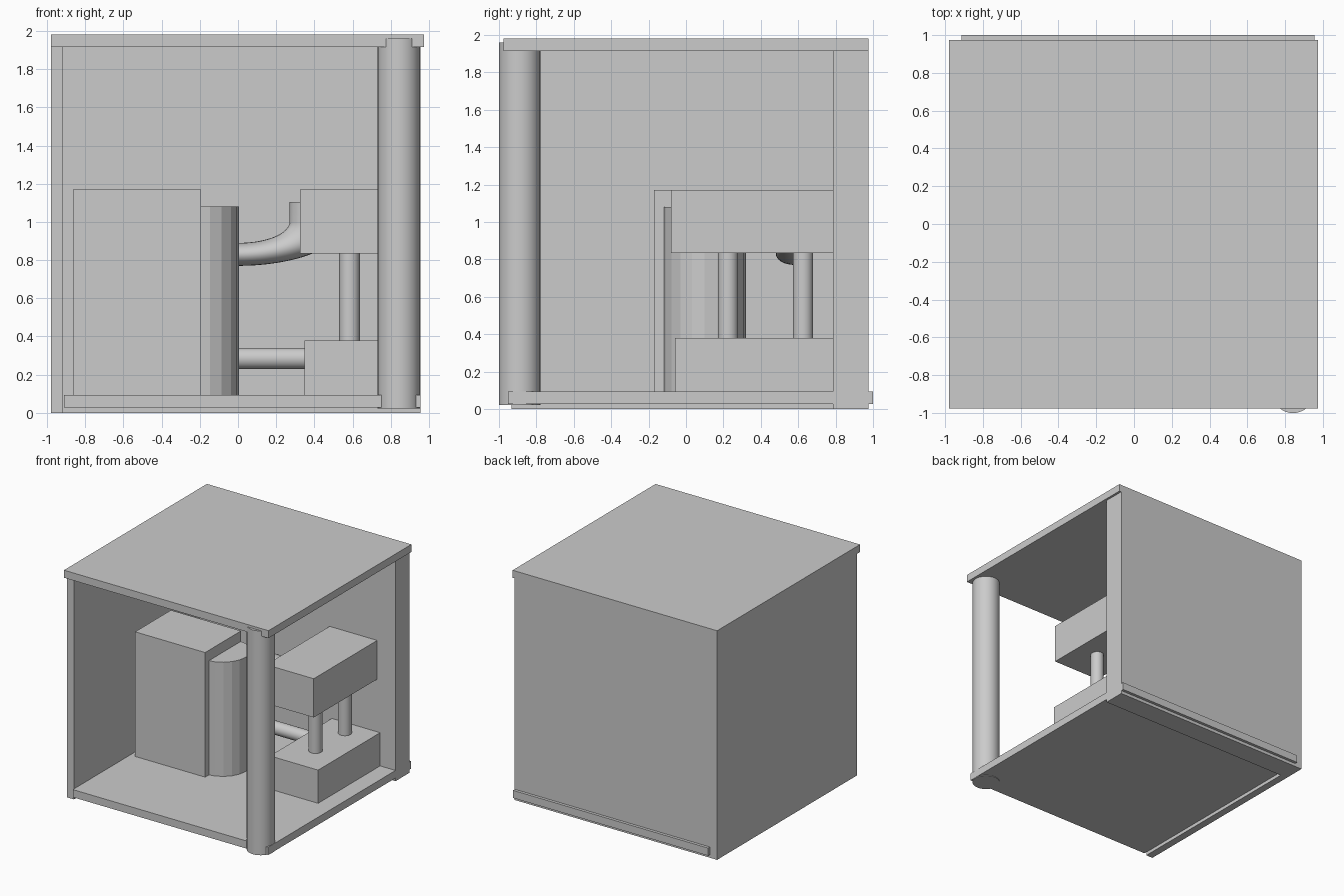
import bpy, bmesh, math
from mathutils import Vector

if "Cube" in bpy.data.objects:
    bpy.data.objects.remove(bpy.data.objects["Cube"])


def finish(bm, name, smooth=False):
    bmesh.ops.recalc_face_normals(bm, faces=bm.faces)
    mesh = bpy.data.meshes.new(name)
    bm.to_mesh(mesh)
    bm.free()
    obj = bpy.data.objects.new(name, mesh)
    bpy.context.collection.objects.link(obj)
    if smooth:
        bpy.ops.object.select_all(action='DESELECT')
        obj.select_set(True)
        bpy.context.view_layer.objects.active = obj
        bpy.ops.object.shade_smooth_by_angle(angle=math.radians(40))
    return obj


def box(name, lo, hi):
    bm = bmesh.new()
    bmesh.ops.create_cube(bm, size=1)
    for v in bm.verts:
        v.co = [(a + b) / 2 + c * (b - a) for a, b, c in zip(lo, hi, v.co)]
    return finish(bm, name)


def rod(name, start, end, radius, sides=32, smooth=True):
    start, end = Vector(start), Vector(end)
    axis = end - start
    bm = bmesh.new()
    bmesh.ops.create_cone(bm, cap_ends=True, segments=sides, radius1=radius,
                          radius2=radius, depth=axis.length)
    bmesh.ops.rotate(bm, verts=bm.verts, matrix=axis.to_track_quat('Z', 'Y').to_matrix())
    bmesh.ops.translate(bm, verts=bm.verts, vec=(start + end) / 2)
    return finish(bm, name, smooth)


def bent_pipe(name, y, half_y, centre_z, x_start, top, major, minor, stretch, sides=24, steps=20):
    """Horizontal run, stretched quarter bend, then a vertical run."""
    path = [(x_start, -90)] + [(0, -90 + 90 * i / steps) for i in range(steps + 1)] + [(0, None)]
    bm = bmesh.new()
    rings = []
    for shift, deg in path:
        a = 0 if deg is None else math.radians(deg)
        lift = top - centre_z if deg is None else 0
        ring = []
        for k in range(sides):
            t = 2 * math.pi * k / sides
            r = major + minor * math.cos(t)
            ring.append(bm.verts.new((shift + stretch * r * math.cos(a), y + half_y * math.sin(t),
                                      centre_z + lift + r * math.sin(a))))
        rings.append(ring)
    for a, b in zip(rings, rings[1:]):
        for k in range(sides):
            n = (k + 1) % sides
            bm.faces.new((a[k], a[n], b[n], b[k]))
    bm.faces.new(rings[0])
    bm.faces.new(rings[-1])
    return finish(bm, name, True)


# Housing: slabs, walls and the corner post
box("top_panel", (-0.98, -0.977, 1.915), (0.975, 0.975, 1.98))
box("floor_panel", (-0.912, -0.953, 0.027), (0.955, 1.0, 0.093))
box("left_wall", (-0.98, -0.933, 0.0), (-0.915, 0.975, 1.93))
box("back_wall", (-0.98, 0.787, 0.0), (0.955, 0.975, 1.93))
rod("corner_post", (0.842, -0.89, 0.022), (0.842, -0.89, 1.96), 0.111)

# Tall block with its faceted rounded side
box("tall_block", (-0.865, -0.17, 0.09), (-0.195, 0.32, 1.17))
rod("rounded_side", (-0.215, 0.10, 0.09), (-0.215, 0.10, 1.08), 0.22, 20, False)

# Two stacked blocks fixed to the back wall, joined by posts
box("upper_block", (0.325, -0.08, 0.835), (0.78, 0.79, 1.17))
box("lower_block", (0.347, -0.06, 0.09), (0.808, 0.79, 0.38))
for i, y in enumerate((0.225, 0.626)):
    rod(f"link_post_{i + 1}", (0.584, y, 0.36), (0.584, y, 0.85), 0.054)

# Connecting pipes
rod("lower_pipe", (-0.2, 0.56, 0.285), (0.36, 0.56, 0.285), 0.055)
bent_pipe("upper_bent_pipe", 0.58, 0.10, 1.0, -0.2, 1.105, 0.17, 0.06, 2.45)
